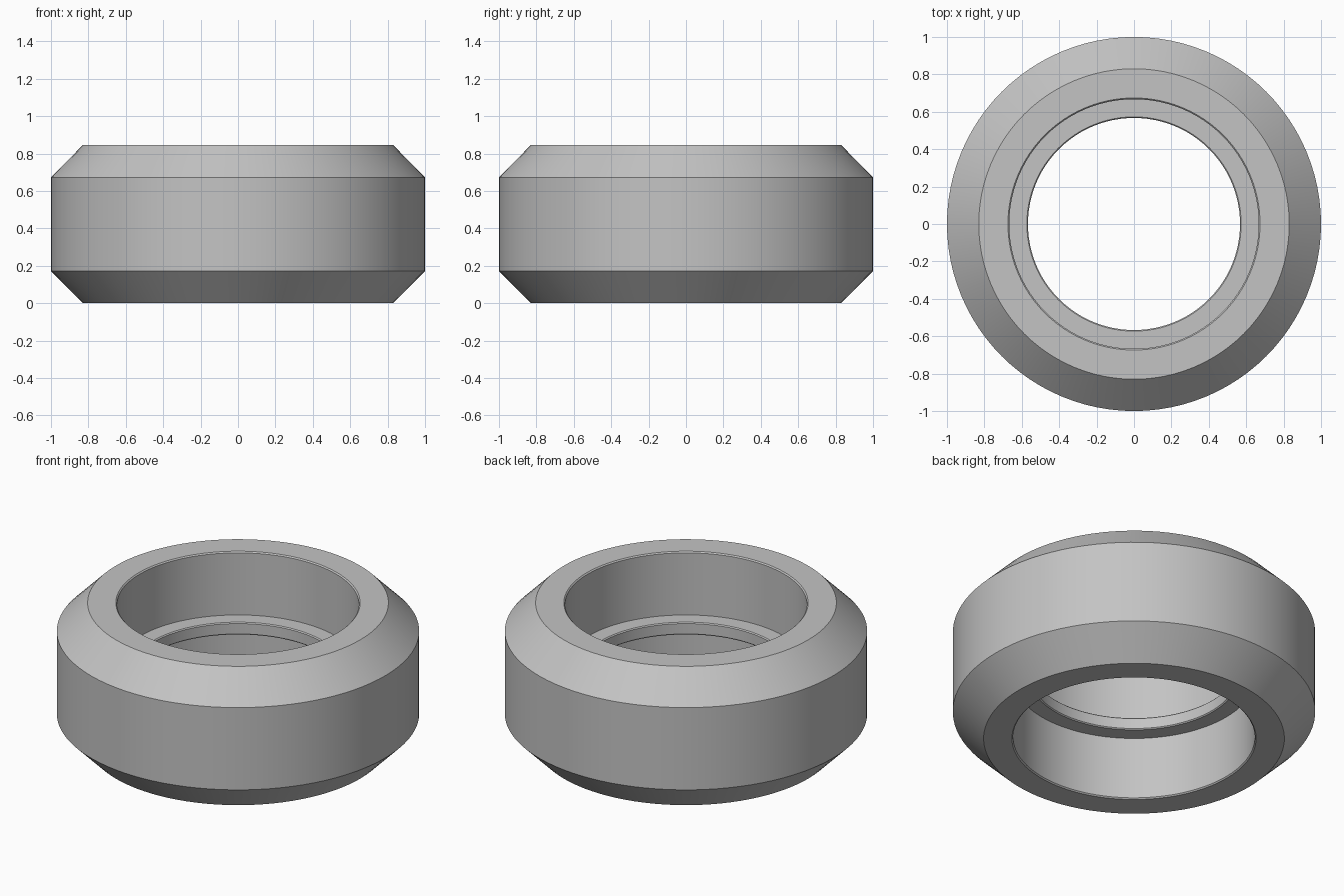
import bpy, bmesh, math

if "Cube" in bpy.data.objects:
    bpy.data.objects.remove(bpy.data.objects["Cube"], do_unlink=True)

SEGMENTS = 96
HEIGHT = 0.845

# Plain grey material
grey = bpy.data.materials.new("plain grey")
colour = (0.55, 0.55, 0.55, 1)
grey.diffuse_color = colour
grey.use_nodes = True
grey.node_tree.nodes["Principled BSDF"].inputs["Base Color"].default_value = colour

# Lower half of the cross-section: inner lip, bearing seat, rim, bevelled tread
lower = [(0.567, 0.391), (0.573, 0.385), (0.667, 0.385), (0.667, 0.007),
         (0.674, 0), (0.83, 0), (1, 0.172)]
profile = lower + [(r, HEIGHT - z) for r, z in reversed(lower)]

# Revolve the closed cross-section around the axle
bm = bmesh.new()
rings = []
for i in range(SEGMENTS):
    a = 2 * math.pi * i / SEGMENTS
    rings.append([bm.verts.new((r * math.cos(a), r * math.sin(a), z)) for r, z in profile])
count = len(profile)
for i in range(SEGMENTS):
    here, after = rings[i], rings[(i + 1) % SEGMENTS]
    for j in range(count):
        k = (j + 1) % count
        bm.faces.new((here[j], after[j], after[k], here[k]))
bmesh.ops.recalc_face_normals(bm, faces=bm.faces)

mesh = bpy.data.meshes.new("wheel")
bm.to_mesh(mesh)
bm.free()
mesh.materials.append(grey)
wheel = bpy.data.objects.new("wheel", mesh)
bpy.context.collection.objects.link(wheel)

# Smooth round walls with crisp bevel edges
bpy.ops.object.select_all(action='DESELECT')
wheel.select_set(True)
bpy.context.view_layer.objects.active = wheel
bpy.ops.object.shade_smooth_by_angle(angle=math.radians(30))
